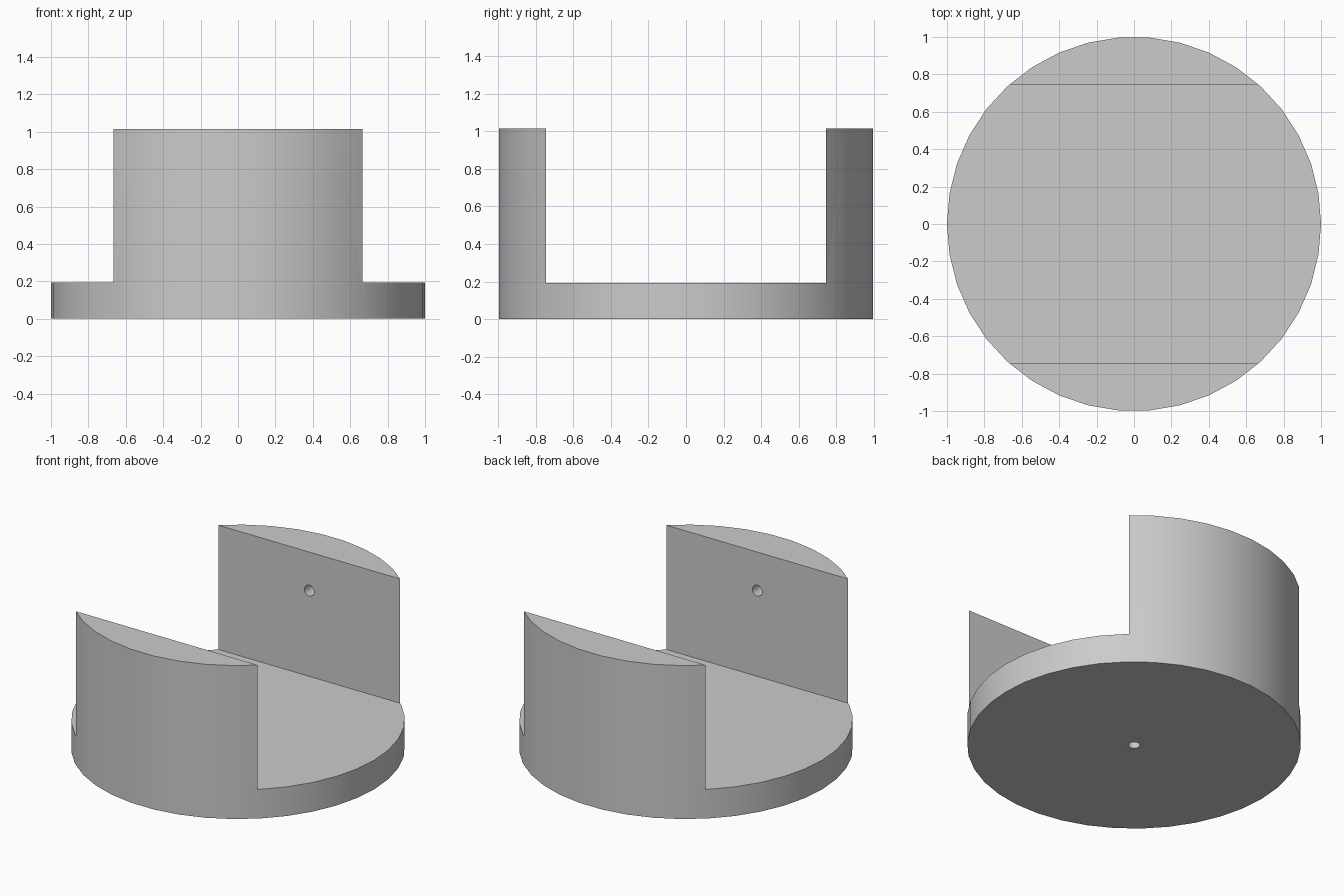
import bpy
from math import pi, radians

if "Cube" in bpy.data.objects:
    bpy.data.objects.remove(bpy.data.objects["Cube"], do_unlink=True)

HEIGHT, FLOOR, SLOT = 1.015, 0.193, 0.745   # overall height, base thickness, wall inner face
HOLE_R, HOLE_Z = 0.036, 0.76

grey = bpy.data.materials.new("plain_grey")
grey.use_nodes = True
colour = (0.6, 0.6, 0.6, 1)
grey.diffuse_color = colour
grey.node_tree.nodes["Principled BSDF"].inputs["Base Color"].default_value = colour


def cylinder(name, sides, radius, depth, location, rotation):
    bpy.ops.mesh.primitive_cylinder_add(vertices=sides, radius=radius, depth=depth,
                                        location=location, rotation=rotation)
    obj = bpy.context.object
    obj.name = name
    obj.data.materials.append(grey)
    return obj


def cut(body, cutter):
    cutter.hide_render = True
    bpy.context.view_layer.objects.active = body
    mod = body.modifiers.new(cutter.name, 'BOOLEAN')
    mod.operation = 'DIFFERENCE'
    mod.solver = 'EXACT'
    mod.object = cutter
    bpy.ops.object.modifier_apply(modifier=mod.name)
    bpy.data.objects.remove(cutter, do_unlink=True)


# Round body
body = cylinder("slotted_round_base", 38, 1, HEIGHT, (0, 0, HEIGHT / 2), (0, 0, pi / 2))
bpy.ops.object.transform_apply(location=True, rotation=True, scale=True)

# Wide slot that leaves a floor and two facing walls
bpy.ops.mesh.primitive_cube_add(size=2, location=(0, 0, FLOOR + 1))
slot = bpy.context.object
slot.name = "slot_cutter"
slot.scale = (1.5, SLOT, 1)
slot.data.materials.append(grey)
bpy.context.view_layer.update()
cut(body, slot)

# Blind pin holes in the inner wall faces
for side in (-1, 1):
    cut(body, cylinder("wall_hole_cutter", 16, HOLE_R, 0.24,
                       (0, side * SLOT, HOLE_Z), (pi / 2, 0, 0)))

# Blind hole under the base
cut(body, cylinder("bottom_hole_cutter", 16, HOLE_R, 0.2, (0, 0, 0), (0, 0, 0)))

bpy.ops.object.select_all(action='DESELECT')
body.select_set(True)
bpy.context.view_layer.objects.active = body
bpy.ops.object.shade_smooth_by_angle(angle=radians(30))
